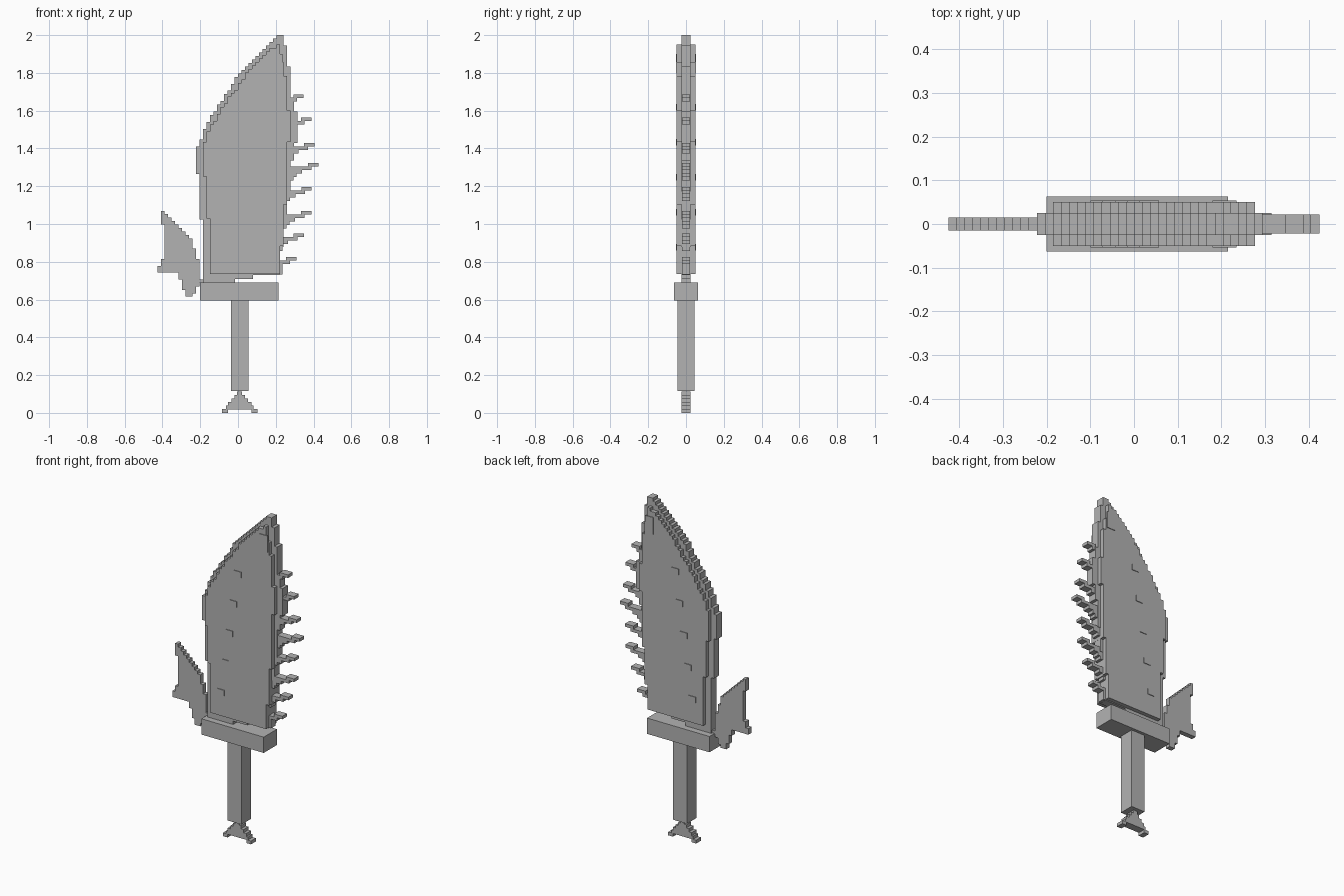
import bpy
import bmesh

old = bpy.data.objects.get("Cube")
if old:
    bpy.data.objects.remove(old, do_unlink=True)

CELL = 0.0185

grey = bpy.data.materials.new("plain grey")
grey.use_nodes = True
tone = (0.45, 0.45, 0.45, 1)
grey.diffuse_color = tone
grey.node_tree.nodes["Principled BSDF"].inputs["Base Color"].default_value = tone


def interp(points, z):
    """Value of a side profile of (z, x) points at height z."""
    if z <= points[0][0]:
        return points[0][1]
    for (za, xa), (zb, xb) in zip(points, points[1:]):
        if z <= zb:
            return xa + (xb - xa) * (z - za) / max(zb - za, 1e-6)
    return points[-1][1]


def slab(name, rows, half, y=0):
    """Extrude a stepped silhouette given as rows of (bottom, top, left, right)."""
    merged = []
    for low, high, a, b in rows:
        if merged and merged[-1][2:] == (a, b):
            merged[-1] = (merged[-1][0], high, a, b)
        else:
            merged.append((low, high, a, b))
    path = [p for low, high, a, b in merged for p in ((b, low), (b, high))]
    path += [p for low, high, a, b in reversed(merged) for p in ((a, high), (a, low))]
    outline = []
    for p in path:
        if not outline or p != outline[-1]:
            outline.append(p)
    bm = bmesh.new()
    face = bm.faces.new([bm.verts.new((x, y - half, z)) for x, z in outline])
    moved = bmesh.ops.extrude_face_region(bm, geom=[face])["geom"]
    verts = [g for g in moved if isinstance(g, bmesh.types.BMVert)]
    bmesh.ops.translate(bm, verts=verts, vec=(0, 2 * half, 0))
    bmesh.ops.recalc_face_normals(bm, faces=bm.faces)
    mesh = bpy.data.meshes.new(name)
    bm.to_mesh(mesh)
    bm.free()
    mesh.materials.append(grey)
    obj = bpy.data.objects.new(name, mesh)
    bpy.context.collection.objects.link(obj)
    return obj


def stepped(left, right, low, high):
    """Rows that follow two side profiles, snapped to the cell grid."""
    count = round((high - low) / CELL)
    step = (high - low) / count
    rows = []
    for i in range(count):
        z = low + (i + 0.5) * step
        a = round(interp(left, z) / CELL) * CELL
        b = round(interp(right, z) / CELL) * CELL
        rows.append((low + i * step, low + (i + 1) * step, a, max(b, a + CELL)))
    return rows


def box(name, x0, x1, z0, z1, half, y=0):
    return slab(name, [(z0, z1, x0, x1)], half, y)


# Grip and guard
box("grip", -0.037, 0.055, 0.115, 0.6, 0.045)
box("guard", -0.2, 0.215, 0.595, 0.69, 0.063)

# Flared pommel with two feet
middle = 0.009
widths = (0.072, 0.062, 0.044, 0.027, 0.013)
slab("pommel", [(0.019 * (i + 1), 0.019 * (i + 2), middle - w, middle + w)
                for i, w in enumerate(widths)], 0.023)
for side, name in ((-1, "right_foot"), (1, "left_foot")):
    a, b = sorted((middle + side * 0.062, middle + side * 0.093))
    box("pommel_" + name, a, b, 0, 0.02, 0.023)

# Thin core of the blade, showing as a rim round the cheeks
core_left = [(0.73, -0.18), (1.01, -0.18), (1.02, -0.2), (1.25, -0.2), (1.26, -0.22),
             (1.41, -0.22), (1.42, -0.2), (1.5, -0.18), (1.6, -0.12), (1.8, 0.01),
             (1.9, 0.11), (2, 0.22)]
core_right = [(0.73, 0.22), (0.87, 0.23), (1.1, 0.26), (1.3, 0.285), (1.43, 0.29),
              (1.44, 0.31), (1.58, 0.31), (1.61, 0.295), (1.76, 0.275), (1.8, 0.29),
              (1.85, 0.255), (1.94, 0.25), (1.95, 0.235), (2, 0.235)]
root = [(0.69, 0.71, -0.185, -0.015), (0.71, 0.73, -0.185, 0.08)]
slab("blade_core", root + stepped(core_left, core_right, 0.73, 2), 0.025)

# Thick cheeks on both faces of the blade
cheek_left = [(0.735, -0.15), (1.02, -0.15), (1.03, -0.165), (1.25, -0.165), (1.26, -0.185),
              (1.42, -0.185), (1.5, -0.15), (1.6, -0.09), (1.8, 0.045),
              (1.9, 0.14), (1.95, 0.21)]
cheek_right = [(0.735, 0.22), (0.87, 0.222), (0.88, 0.24), (1.1, 0.24), (1.11, 0.258),
               (1.43, 0.258), (1.44, 0.276), (1.6, 0.276), (1.61, 0.258), (1.79, 0.25),
               (1.8, 0.235), (1.95, 0.225)]
slab("blade_cheeks", stepped(cheek_left, cheek_right, 0.735, 1.95), 0.05)

# Small raised scales and a tip plate on each face
for face, y in (("front", -0.051), ("back", 0.051)):
    for i in range(5):
        x, z = -0.08 + 0.028 * i, 0.86 + 0.185 * i
        box(f"{face}_scale_{i + 1}", x - 0.02, x + 0.025, z, z + 0.035, 0.003, y)
    box(f"{face}_tip_plate", 0.18, 0.235, 1.8, 1.9, 0.003, y)

# Hooked teeth along the cutting edge: (top height, tip position)
teeth = [(0.825, 0.31), (0.95, 0.35), (1.07, 0.388), (1.195, 0.39),
         (1.322, 0.425), (1.43, 0.405), (1.565, 0.388), (1.685, 0.348)]
setback = (0.13, 0.115, 0.085, 0.035, 0)
for i, (top, tip) in enumerate(teeth):
    rows = []
    for k, back in enumerate(setback):
        high = top - (len(setback) - 1 - k) * CELL
        inner = tip - 0.055 if k == len(setback) - 1 else 0.2
        rows.append((high - CELL, high, inner, max(tip - back, 0.235)))
    # share exact heights between neighbouring rows
    rows = [(rows[k - 1][1] if k else r[0], *r[1:]) for k, r in enumerate(rows)]
    slab(f"tooth_{i + 1}", rows, 0.022)

# Thin fin swept out beside the guard
fin_left = [(0.615, -0.275), (0.64, -0.28), (0.65, -0.295), (0.7, -0.297), (0.72, -0.315),
            (0.745, -0.33), (0.75, -0.427), (0.78, -0.427), (0.785, -0.408), (0.815, -0.408),
            (0.82, -0.39), (0.99, -0.39), (1, -0.408), (1.07, -0.41)]
fin_right = [(0.615, -0.255), (0.65, -0.22), (0.685, -0.2), (0.69, -0.185), (0.71, -0.185),
             (0.72, -0.204), (0.8, -0.205), (0.86, -0.225), (0.93, -0.255),
             (1, -0.32), (1.04, -0.365), (1.07, -0.395)]
slab("side_fin", stepped(fin_left, fin_right, 0.615, 1.07), 0.015)
